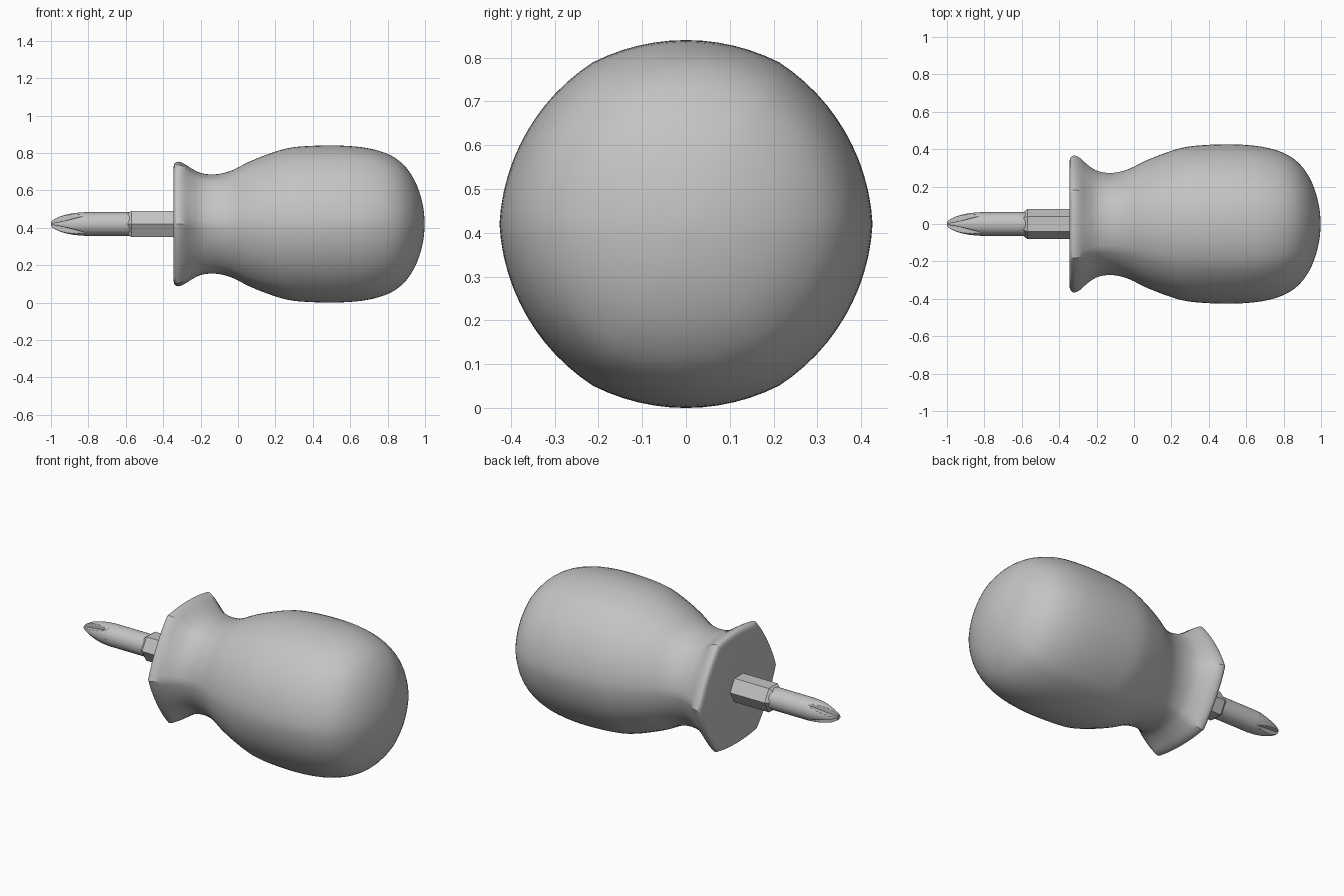
import bpy, bmesh
from math import cos, sin, pi, radians

AXIS_Z = 0.42

cube = bpy.data.objects.get("Cube")
if cube:
    bpy.data.objects.remove(cube, do_unlink=True)

grey = bpy.data.materials.new("plain_grey")
grey.use_nodes = True
colour = (0.55, 0.55, 0.55, 1)
grey.diffuse_color = colour
grey.node_tree.nodes["Principled BSDF"].inputs["Base Color"].default_value = colour


def loft(name, stations, radius, segments):
    """Skin rings along x; radius(station, angle) shapes each cross-section."""
    bm = bmesh.new()
    rings = []
    for s in stations:
        ring = []
        for i in range(segments):
            a = 2 * pi * i / segments
            r = radius(s, a)
            ring.append(bm.verts.new((s[0], r * cos(a), AXIS_Z + r * sin(a))))
        rings.append(ring)
    for p, q in zip(rings, rings[1:]):
        for i in range(segments):
            j = (i + 1) % segments
            bm.faces.new((p[i], p[j], q[j], q[i]))
    bm.faces.new(rings[0])
    bm.faces.new(rings[-1])
    bmesh.ops.recalc_face_normals(bm, faces=bm.faces)
    mesh = bpy.data.meshes.new(name)
    bm.to_mesh(mesh)
    bm.free()
    mesh.materials.append(grey)
    obj = bpy.data.objects.new(name, mesh)
    bpy.context.collection.objects.link(obj)
    bpy.ops.object.select_all(action="DESELECT")
    obj.select_set(True)
    bpy.context.view_layer.objects.active = obj
    bpy.ops.object.shade_smooth_by_angle(angle=radians(30))
    return obj


def smooth_path(points, steps):
    """Catmull-Rom curve through the points."""
    pts = [points[0]] + points + [points[-1]]
    out = []
    for a, b, c, d in zip(pts, pts[1:], pts[2:], pts[3:]):
        for k in range(steps):
            t = k / steps
            out.append(tuple(
                q + 0.5 * t * (r - p + t * (2 * p - 5 * q + 4 * r - s
                                            + t * (3 * (q - r) + s - p)))
                for p, q, r, s in zip(a, b, c, d)))
    return out + [points[-1]]


# Handle: x, radius at the side middles, radius at the six corners
handle_profile = [
    (-0.345, 0.305, 0.335), (-0.338, 0.325, 0.356), (-0.32, 0.333, 0.366),
    (-0.29, 0.323, 0.354), (-0.25, 0.298, 0.318), (-0.2, 0.273, 0.285),
    (-0.14, 0.265, 0.273), (-0.08, 0.272, 0.278), (-0.02, 0.292, 0.297),
    (0.06, 0.333, 0.337), (0.16, 0.373, 0.377), (0.26, 0.404, 0.408),
    (0.36, 0.416, 0.421), (0.5, 0.42, 0.426), (0.62, 0.415, 0.421),
    (0.72, 0.4, 0.406), (0.81, 0.37, 0.375), (0.88, 0.322, 0.327),
    (0.935, 0.25, 0.254), (0.97, 0.17, 0.172), (0.99, 0.09, 0.09),
    (0.998, 0.02, 0.02),
]


def bowed_hexagon(s, a):
    off = (a % (pi / 3)) / (pi / 6) - 1
    return s[1] + (s[2] - s[1]) * off * off


loft("handle", smooth_path(handle_profile, 3), bowed_hexagon, 72)

# Hexagonal bolster with a chamfered front end
loft("hex_bolster", [(-0.595, 0.06), (-0.57, 0.081), (-0.33, 0.081)],
     lambda s, a: s[1], 6)

# Round shaft
loft("shaft", [(-0.82, 0.063), (-0.56, 0.063)], lambda s, a: s[1], 48)

# Cross tip: rounded point with four V-shaped flutes between the blades
tip_profile = [(-1.0, 0.012), (-0.985, 0.024), (-0.95, 0.041),
               (-0.91, 0.052), (-0.87, 0.059), (-0.82, 0.063)]


def fluted(s, a):
    depth = 0.007 + 0.056 * ((s[0] + 1) / 0.18) ** 1.3
    off = abs((a % (pi / 2)) - pi / 4)
    return min(s[1], depth / max(cos(off) - sin(off), 0.001))


loft("cross_tip", smooth_path(tip_profile, 5), fluted, 96)
